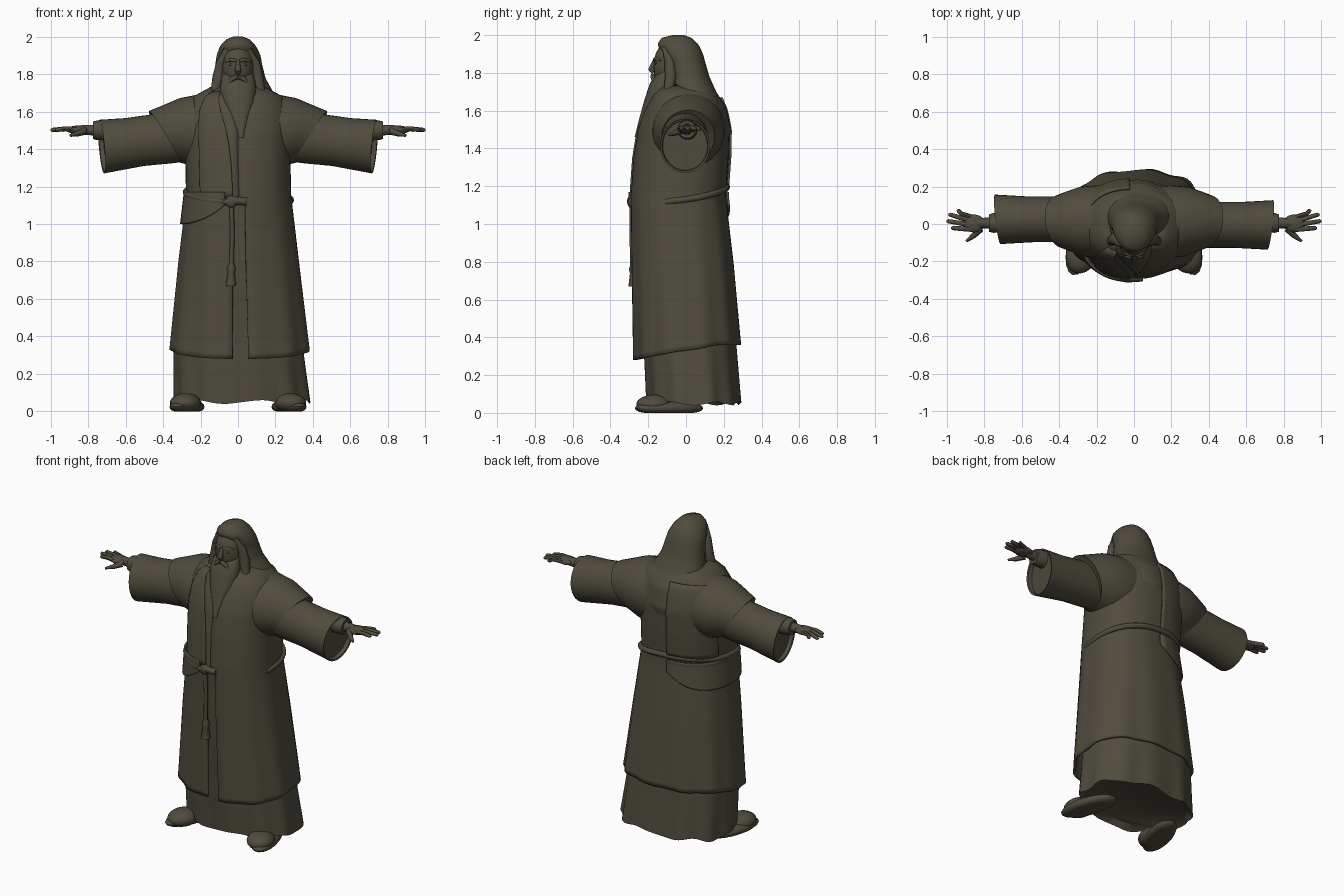
import bpy, bmesh, math
from mathutils import Vector

if "Cube" in bpy.data.objects:
    bpy.data.objects.remove(bpy.data.objects["Cube"])

cloth = bpy.data.materials.new("dark_olive_brown")
cloth.use_nodes = True
color = (0.08, 0.071, 0.048, 1)
cloth.diffuse_color = color
shader = next(n for n in cloth.node_tree.nodes if n.type == 'BSDF_PRINCIPLED')
shader.inputs["Base Color"].default_value = color
shader.inputs["Roughness"].default_value = 0.8
TAU = math.tau


def finish(name, bm, recalc=True, thick=0, angle=45):
    if recalc:
        bmesh.ops.recalc_face_normals(bm, faces=bm.faces[:])
    mesh = bpy.data.meshes.new(name)
    bm.to_mesh(mesh)
    bm.free()
    obj = bpy.data.objects.new(name, mesh)
    bpy.context.collection.objects.link(obj)
    mesh.materials.append(cloth)
    bpy.ops.object.select_all(action='DESELECT')
    obj.select_set(True)
    bpy.context.view_layer.objects.active = obj
    bpy.ops.object.shade_smooth_by_angle(angle=math.radians(angle))
    if thick:
        mod = obj.modifiers.new("thickness", 'SOLIDIFY')
        mod.thickness = thick
    return obj


def grid(name, fn, nu, nv, closed=True, caps=False, recalc=True, thick=0):
    """Surface from fn(u, v); u runs around, v runs along."""
    bm = bmesh.new()
    cols = nu if closed else nu + 1
    rows = [[bm.verts.new(fn(i / nu, j / nv)) for i in range(cols)] for j in range(nv + 1)]
    for low, high in zip(rows, rows[1:]):
        for i in range(nu):
            k = (i + 1) % cols
            bm.faces.new((low[i], low[k], high[k], high[i]))
    if caps:
        bm.faces.new(rows[0][::-1])
        bm.faces.new(rows[-1])
    return finish(name, bm, recalc, thick)


def lerp_row(table, key):
    """Row of a table interpolated by its first column."""
    if key <= table[0][0]:
        return table[0][1:]
    for a, b in zip(table, table[1:]):
        if key <= b[0]:
            t = (key - a[0]) / (b[0] - a[0])
            return [p + (q - p) * t for p, q in zip(a[1:], b[1:])]
    return table[-1][1:]


def contour(table, z, a, off=0, power=0.85):
    """Point on an upright body; angle 0 is the front, growing toward +x."""
    cx, rx, yf, yb = lerp_row(table, z)
    s, c = math.sin(a), math.cos(a)
    ry = (yb - yf) / 2 + off
    x = cx + math.copysign(abs(s) ** power, s) * (rx + off)
    y = (yf + yb) / 2 - math.copysign(abs(c) ** power, c) * ry
    return Vector((x, y, z))


def stack(name, table, nu=32, nv=24, power=0.95):
    z0, z1 = table[0][0], table[-1][0]
    return grid(name, lambda u, v: contour(table, z0 + (z1 - z0) * v, u * TAU, 0, power),
                nu, nv, caps=True)


def ball(name, center, radii, rot=0, floor=None):
    bm = bmesh.new()
    bmesh.ops.create_uvsphere(bm, u_segments=20, v_segments=12, radius=1)
    for v in bm.verts:
        p = Vector(v.co[i] * radii[i] for i in range(3))
        x, y = p.x, p.y
        p.x, p.y = x * math.cos(rot) - y * math.sin(rot), x * math.sin(rot) + y * math.cos(rot)
        v.co = p + Vector(center)
        if floor is not None:
            v.co.z = max(v.co.z, floor)
    return finish(name, bm)


def tube(name, points, radii, sides=10):
    pts = [Vector(p) for p in points]
    n = len(pts) - 1

    def place(u, v):
        k = round(v * n)
        d = (pts[min(k + 1, n)] - pts[max(k - 1, 0)]).normalized()
        side = d.cross(Vector((0, 0, 1)) if abs(d.z) < 0.9 else Vector((0, 1, 0))).normalized()
        up = side.cross(d)
        r = radii[k] if isinstance(radii, (list, tuple)) else radii
        return pts[k] + (side * math.cos(u * TAU) + up * math.sin(u * TAU)) * r
    return grid(name, place, sides, n, caps=True)


# Long outer coat, open at the front below the belt: z, centre x, half width, front y, back y
COAT = [(0.28, 0.012, 0.378, -0.278, 0.295), (0.36, 0.012, 0.37, -0.278, 0.288),
        (0.8, 0.006, 0.322, -0.287, 0.25), (1.15, 0.005, 0.28, -0.292, 0.21),
        (1.35, 0, 0.28, -0.278, 0.225), (1.5, 0, 0.285, -0.255, 0.228),
        (1.6, 0, 0.28, -0.22, 0.208), (1.68, 0, 0.24, -0.18, 0.175), (1.74, 0, 0.13, -0.13, 0.11)]


def coat_point(u, v):
    gap = 0.075 if v < 0.58 else 0
    a = gap + (TAU - 2 * gap) * u
    hem = 0.28 + 0.08 * min(1, 1.3 * math.sin(a / 2) ** 2)
    fold = 0.006 * (1 - v) ** 2 * math.sin(11 * a)
    return contour(COAT, hem + (1.74 - hem) * v, a, fold)


grid("outer_coat", coat_point, 72, 48, closed=False, recalc=False, thick=0.015)

# Inner robe with a wavy hem and a recessed underside
ROBE = [(0.05, 0.026, 0.362, -0.205, 0.288), (0.4, 0, 0.342, -0.225, 0.262),
        (0.8, 0, 0.3, -0.262, 0.225), (1.2, 0, 0.255, -0.27, 0.185),
        (1.5, 0, 0.25, -0.22, 0.18), (1.66, 0, 0.2, -0.14, 0.14)]


def robe_point(u, v):
    a = u * TAU
    if v == 0:
        return contour(ROBE, 0.05, a, -0.03) + Vector((0, 0, 0.03))
    t = (v * 24 - 1) / 23
    z = 0.05 + 0.01 * math.sin(7 * a) * (1 - t) + 1.61 * t
    return contour(ROBE, z, a, 0.008 * math.sin(11 * a) * (1 - t) ** 4)


grid("inner_robe", robe_point, 78, 24, caps=True)


def patch(name, a0, a1, z0, z1, off, round_bottom=0, slant=0, thick=0.012):
    """Cloth laid over the coat between two angles and two heights."""
    def place(u, v):
        low = z0 + round_bottom * abs(2 * u - 1) ** 4
        end = a1 - slant * v ** 3
        return contour(COAT, low + (z1 - low) * v, a0 + (end - a0) * u, off)
    return grid(name, place, 24, 16, False, False, False, thick)


patch("belt_flap", math.pi + 0.05, TAU - 0.2, 1.0, 1.17, 0.017, 0.1)
patch("front_lapel", TAU - 0.75, TAU - 0.08, 1.14, 1.71, 0.008, 0, 0.35)
patch("back_drape", math.pi + 0.05, math.pi + 1.25, 1.2, 1.67, 0.015)

# Thin belt, sinking into the coat at the left side, with a knot and tasselled cord
belt = []
for i in range(41):
    a = 1.35 + (TAU - 1.4) * i / 40
    belt.append(contour(COAT, 1.155 - 0.04 * math.cos(a), a, 0.009 * min(1, i / 6) - 0.006)
                + Vector((0, 0, -0.03 * max(0, math.sin(a)) + 0.015 * max(0, -math.sin(a)))))
tube("belt", belt, 0.017)
ball("belt_knot", (-0.035, -0.292, 1.12), (0.032, 0.02, 0.033))
tube("belt_end", [(-0.03, -0.29, 1.125), (0.045, -0.285, 1.12)], 0.022)
tube("belt_cord", [(-0.035, -0.287, 1.12), (-0.03, -0.288, 0.95), (-0.035, -0.284, 0.77)], 0.012)
tube("tassel", [(-0.035, -0.28, 0.79), (-0.036, -0.28, 0.76), (-0.036, -0.28, 0.74),
                (-0.038, -0.278, 0.67)], [0.014, 0.024, 0.018, 0.028])

# Shoulder caps and wide sleeves: top x, top z, bottom x, bottom z, half depth
SHOULDER = [(0.02, 1.7, 0.02, 1.3, 0.18), (0.2, 1.693, 0.15, 1.3, 0.195),
            (0.31, 1.672, 0.23, 1.3, 0.187), (0.39, 1.638, 0.28, 1.32, 0.165),
            (0.475, 1.603, 0.31, 1.328, 0.14), (0.46, 1.585, 0.3, 1.345, 0.122)]
SLEEVE = [(0.38, 1.6, 0.25, 1.34, 0.12), (0.48, 1.582, 0.34, 1.325, 0.122),
          (0.6, 1.565, 0.5, 1.31, 0.122), (0.74, 1.556, 0.715, 1.27, 0.132),
          (0.736, 1.546, 0.712, 1.28, 0.122), (0.71, 1.545, 0.69, 1.285, 0.118)]
# Fingers: base y, tip x, tip y
FINGERS = [(0.035, 0.945, 0.072), (0.014, 0.99, 0.05), (-0.008, 1.0, 0.015), (-0.028, 0.975, -0.022)]


def arm_shell(name, table, side, cy):
    def place(u, v):
        xt, zt, xb, zb, ry = table[round(v * (len(table) - 1))]
        c, s = math.cos(u * TAU), math.sin(u * TAU)
        return Vector((side * ((xt + xb) / 2 + (xt - xb) / 2 * c + 0.015 * s), cy + ry * s,
                       (zt + zb) / 2 + (zt - zb) / 2 * c))
    return grid(name, place, 36, len(table) - 1, caps=True)


for side, label, cy in ((1, "left", -0.005), (-1, "right", 0.025)):
    arm_shell(label + "_shoulder", SHOULDER, side, 0.012)
    arm_shell(label + "_sleeve", SLEEVE, side, cy)
    tube(label + "_cuff", [(side * 0.68, 0.01, 1.5), (side * 0.755, 0.005, 1.5),
                           (side * 0.775, 0.005, 1.5)], [0.055, 0.052, 0.046], 16)
    tube(label + "_wrist", [(side * 0.7, 0.005, 1.5), (side * 0.84, 0.005, 1.502)], [0.034, 0.026])
    ball(label + "_palm", (side * 0.855, 0.003, 1.502), (0.06, 0.048, 0.023))
    for k, (by, tx, ty) in enumerate(FINGERS):
        tube(f"{label}_finger_{k + 1}", [(side * 0.86, by, 1.504), (side * 0.92, (by + ty) / 2, 1.508),
             (side * (tx - 0.008), ty, 1.502), (side * tx, ty, 1.5)], [0.014, 0.013, 0.011, 0.005], 8)
    tube(label + "_thumb", [(side * 0.82, -0.025, 1.495), (side * 0.855, -0.062, 1.482),
                            (side * 0.895, -0.092, 1.472)], [0.02, 0.015, 0.007], 8)
    # Soft shoes turned slightly outward
    ball(label + "_shoe", (side * 0.272, -0.09, 0.025), (0.078, 0.19, 0.04), side * 0.3, 0)
    ball(label + "_shoe_top", (side * 0.28, -0.165, 0.045), (0.082, 0.1, 0.052), side * 0.3, 0)

# Head, hair and beard
ball("face", (0, -0.07, 1.835), (0.09, 0.103, 0.14))
stack("hair", [(1.4, 0.02, 0.06, 0.1, 0.215), (1.5, 0.02, 0.15, 0, 0.238),
               (1.62, 0.02, 0.178, -0.06, 0.213), (1.7, 0.022, 0.168, -0.08, 0.16),
               (1.78, 0.008, 0.138, -0.09, 0.124), (1.85, 0.004, 0.125, -0.1, 0.104),
               (1.9, 0.003, 0.117, -0.125, 0.09), (1.95, 0, 0.096, -0.152, 0.067),
               (1.985, 0, 0.062, -0.13, 0.03), (2.0, 0, 0.025, -0.07, -0.01)], 36, 40)
stack("beard", [(1.46, 0.018, 0.012, -0.272, -0.24), (1.55, 0.012, 0.045, -0.25, -0.17),
                (1.65, 0.004, 0.084, -0.222, -0.1), (1.72, 0, 0.098, -0.2, -0.06),
                (1.765, 0, 0.09, -0.182, -0.06), (1.81, 0, 0.08, -0.14, -0.06)], 28, 18)
tube("nose", [(0, -0.163, 1.876), (0, -0.174, 1.845), (0, -0.184, 1.818), (0, -0.172, 1.8)],
     [0.008, 0.013, 0.017, 0.01])
for side, label in ((1, "left"), (-1, "right")):
    tube(label + "_brow", [(side * 0.008, -0.167, 1.87), (side * 0.035, -0.161, 1.876),
                           (side * 0.068, -0.133, 1.866)], [0.009, 0.01, 0.005], 8)
    ball(label + "_eye", (side * 0.034, -0.158, 1.85), (0.013, 0.007, 0.006))
    tube(label + "_moustache", [(0, -0.176, 1.785), (side * 0.03, -0.174, 1.775),
                                (side * 0.055, -0.17, 1.745)], [0.012, 0.014, 0.006], 8)
    tube(label + "_hair_lock", [(side * 0.06, -0.112, 1.935), (side * 0.09, -0.09, 1.86),
                                (side * 0.105, -0.08, 1.78), (side * 0.125, -0.095, 1.68)],
         [0.016, 0.026, 0.032, 0.024], 14)
